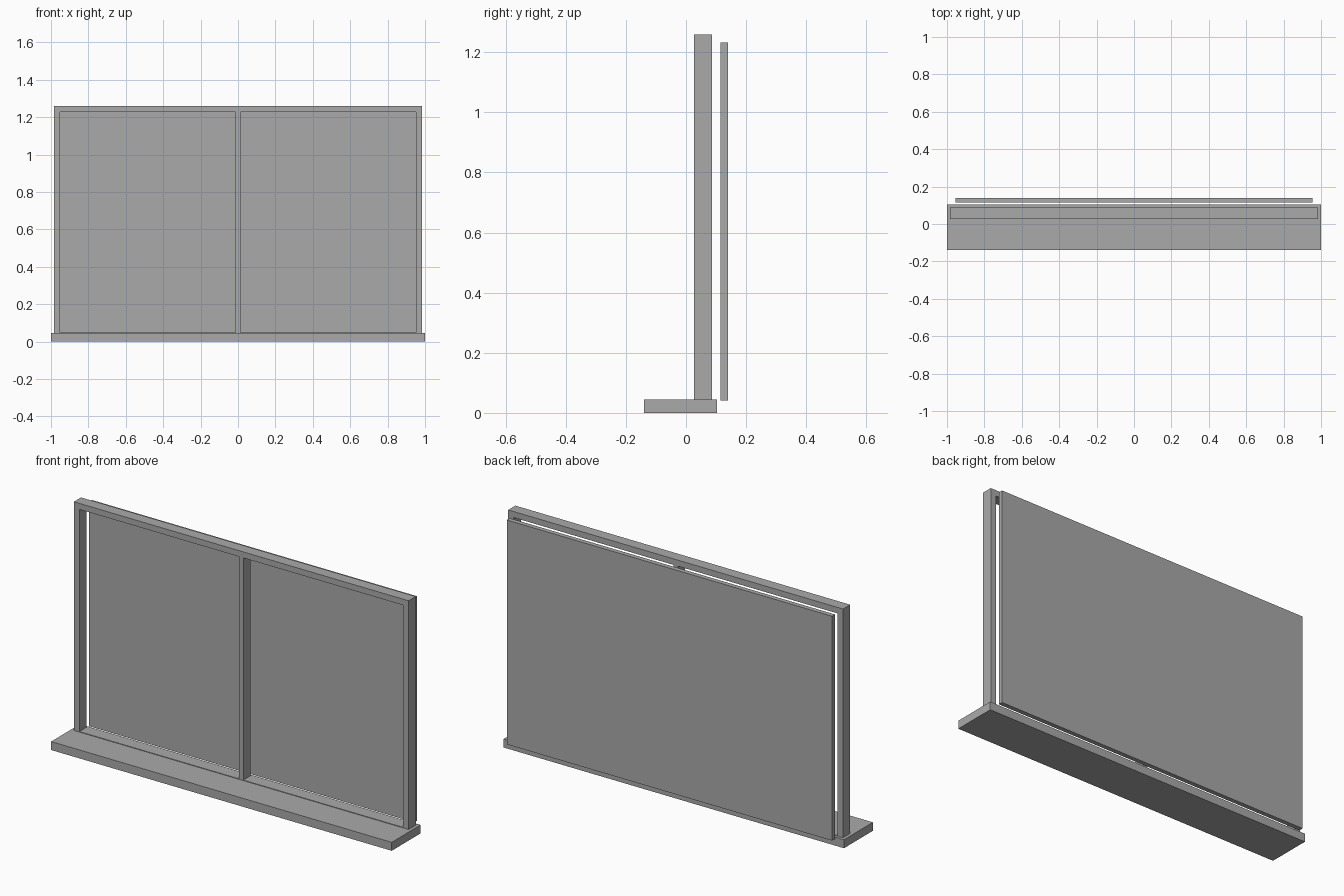
import bpy

cube = bpy.data.objects.get("Cube")
if cube:
    bpy.data.objects.remove(cube, do_unlink=True)

# One plain grey for every part
grey = bpy.data.materials.new("plain grey")
grey.use_nodes = True
colour = (0.4, 0.4, 0.4, 1.0)
grey.diffuse_color = colour
grey.node_tree.nodes["Principled BSDF"].inputs["Base Color"].default_value = colour


def box(name, x, y, z):
    """Add a box spanning the given (low, high) ranges."""
    spans = (x, y, z)
    bpy.ops.mesh.primitive_cube_add(size=1)
    obj = bpy.context.object
    obj.name = name
    obj.location = [(lo + hi) / 2 for lo, hi in spans]
    obj.scale = [hi - lo for lo, hi in spans]
    obj.data.materials.append(grey)
    return obj


SILL_TOP = 0.045
OUTER, INNER = 0.983, 0.951
HEAD_BOTTOM, HEAD_TOP = 1.227, 1.259
DEPTH = (0.027, 0.087)

# Projecting sill board
box("window_sill", (-1, 1), (-0.139, 0.103), (0, SILL_TOP))

# Frame: head, side posts, centre mullion and thin threshold strip
box("frame_head", (-OUTER, OUTER), DEPTH, (HEAD_BOTTOM, HEAD_TOP))
for side, sign in (("left", 1), ("right", -1)):
    edges = sorted((sign * INNER, sign * OUTER))
    box(f"{side}_post", edges, DEPTH, (SILL_TOP, HEAD_BOTTOM))
box("centre_mullion", (-0.0125, 0.0125), DEPTH, (SILL_TOP, HEAD_BOTTOM))
box("threshold_strip", (-INNER, INNER), DEPTH, (SILL_TOP, SILL_TOP + 0.003))

# Flat panel standing just behind the frame
box("back_panel", (-0.955, 0.955), (0.114, 0.139), (0.042, 1.233))
